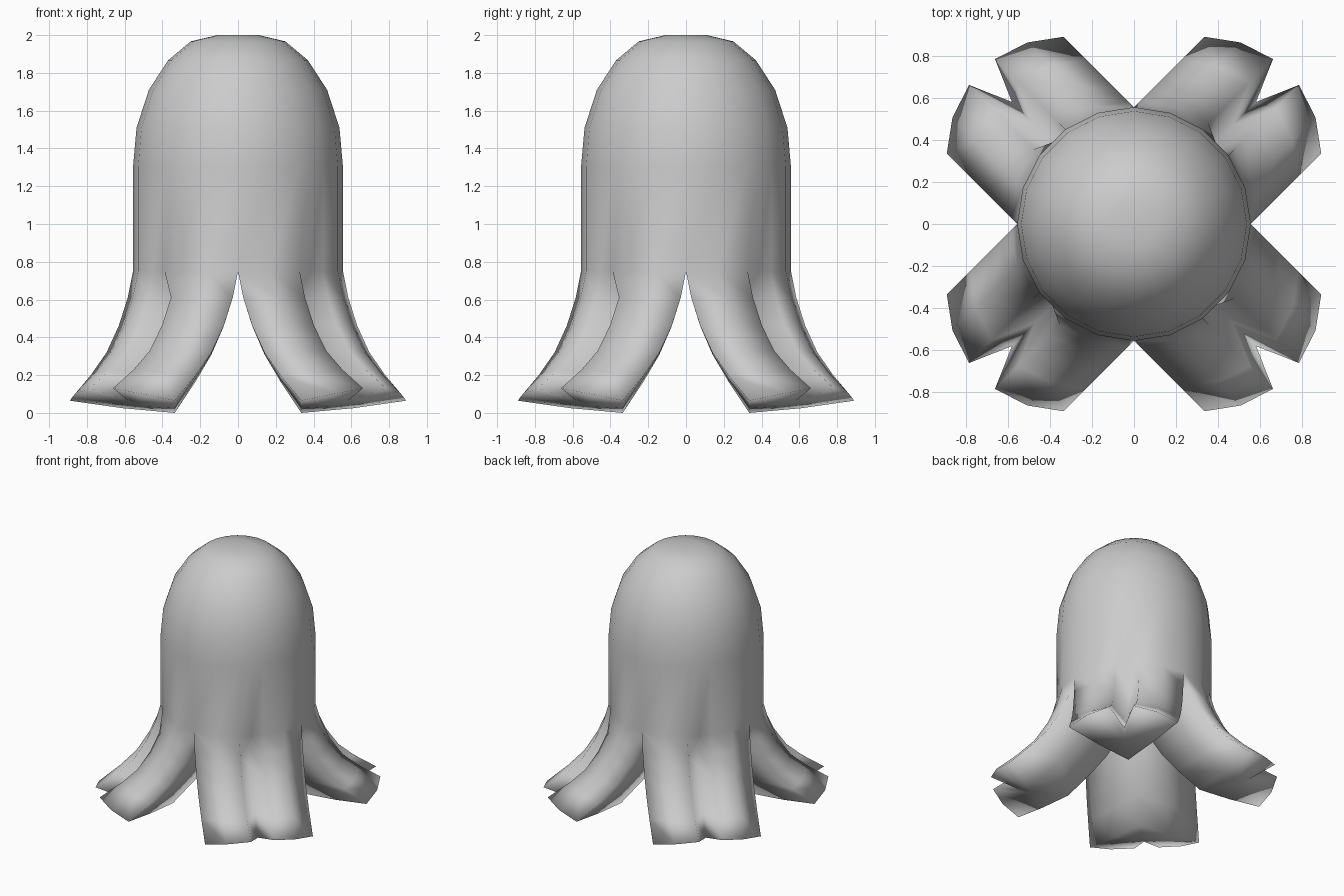
import bpy, bmesh, math
from mathutils import Vector, Matrix

if "Cube" in bpy.data.objects:
    bpy.data.objects.remove(bpy.data.objects["Cube"])

R = 0.556
bm = bmesh.new()


def ring(r, z):
    # 20-sided circle plus a mid-chord point on each diagonal
    pts = []
    for q in range(4):
        for a in (0, 18, 36, 45, 54, 72):
            rr = r * math.cos(math.radians(9)) if a == 45 else r
            t = math.radians(a + 90 * q)
            pts.append(bm.verts.new((rr * math.cos(t), rr * math.sin(t), z)))
    return pts


def bridge(a, b, closed=True):
    n = len(a)
    for i in range(n if closed else n - 1):
        j = (i + 1) % n
        bm.faces.new((a[i], a[j], b[j], b[i]))


# Body: straight trunk and domed head
profile = [(R, 0.75), (R, 1.3), (0.537, 1.51), (0.472, 1.71),
           (0.37, 1.867), (0.25, 1.967), (0.11, 2.0)]
rings = [ring(r, z) for r, z in profile]
for a, b in zip(rings, rings[1:]):
    bridge(a, b)
top = bm.verts.new((0, 0, 2.0))
for i in range(24):
    bm.faces.new((rings[-1][i], rings[-1][(i + 1) % 24], top))

# Leg pairs: quarter wedge with a groove, swept outward along the diagonal
# (outward shift, height, groove radius, blend toward the tilted end)
path = [(0, 0.75, 0.549, 0), (0.028, 0.61, 0.36, 0), (0.075, 0.46, 0.347, 0.03),
        (0.14, 0.31, 0.347, 0.15), (0.225, 0.165, 0.347, 0.5), (0.335, 0.0, 0.347, 1)]
angles = (0, 18, 36, 45, 54, 72, 90)
lift = (0.065, 0.1, 0.13, 0.065, 0.13, 0.1, 0.065)
for q in range(4):
    rot = Matrix.Rotation(math.radians(90 * q), 3, 'Z')
    sections = []
    for t, z, groove, tilt in path:
        pts = []
        for a, h in zip(angles, lift):
            r = groove if a == 45 else R
            c = math.radians(a)
            pts.append((r * math.cos(c) + t, r * math.sin(c) + t, z + h * tilt))
        pts.append((t, t + R / 2, z + 0.025 * tilt))
        pts.append((t, t, z))
        pts.append((t + R / 2, t, z + 0.025 * tilt))
        sections.append([bm.verts.new(rot @ Vector(p)) for p in pts])
    for a, b in zip(sections, sections[1:]):
        bridge(a, b)
    # Foot end, fanned from the middle
    end = sections[-1]
    mid = bm.verts.new(rot @ Vector((0.52, 0.52, 0.035)))
    for i in range(len(end)):
        bm.faces.new((end[i], end[(i + 1) % len(end)], mid))

bmesh.ops.remove_doubles(bm, verts=bm.verts, dist=0.002)
bmesh.ops.recalc_face_normals(bm, faces=bm.faces)
for f in bm.faces:
    f.smooth = True
mesh = bpy.data.meshes.new("body_with_legs")
bm.to_mesh(mesh)
bm.free()
bpy.context.collection.objects.link(bpy.data.objects.new("body_with_legs", mesh))
